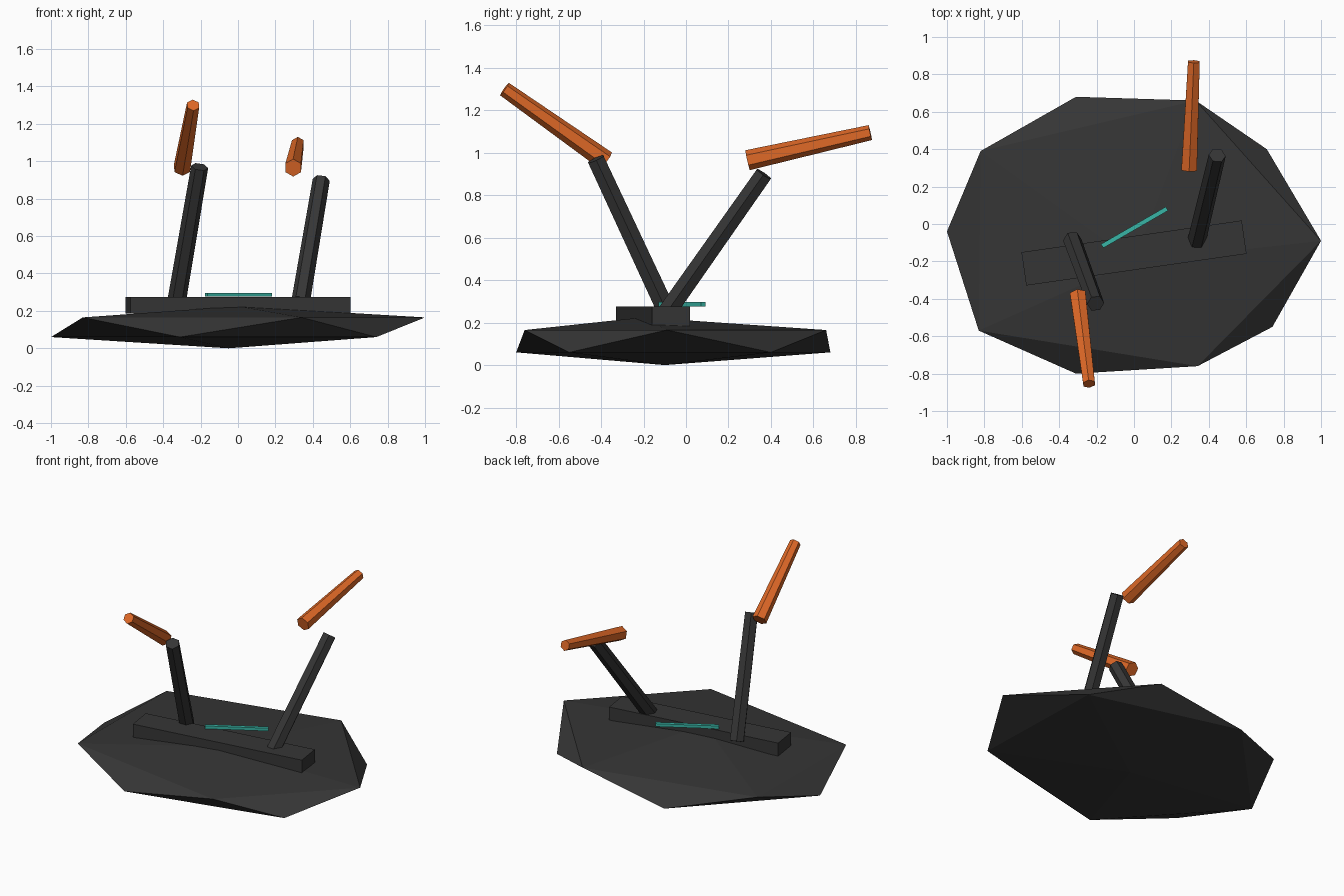
import bpy, bmesh, math
from mathutils import Vector, Matrix

cube = bpy.data.objects.get("Cube")
if cube:
    bpy.data.objects.remove(cube)


def material(name, colour):
    m = bpy.data.materials.new(name)
    m.use_nodes = True
    m.diffuse_color = (*colour, 1)
    bsdf = next(n for n in m.node_tree.nodes if n.type == 'BSDF_PRINCIPLED')
    bsdf.inputs["Base Color"].default_value = (*colour, 1)
    return m


charcoal = material("charcoal", (0.036, 0.036, 0.036))
orange = material("orange", (0.74, 0.14, 0.02))
teal = material("teal", (0.04, 0.46, 0.38))


def finish(name, bm, mat):
    bmesh.ops.recalc_face_normals(bm, faces=bm.faces)
    mesh = bpy.data.meshes.new(name)
    bm.to_mesh(mesh)
    bm.free()
    mesh.materials.append(mat)
    obj = bpy.data.objects.new(name, mesh)
    bpy.context.collection.objects.link(obj)
    return obj


def box(name, centre, size, angle, mat):
    bm = bmesh.new()
    place = (Matrix.Translation(centre) @ Matrix.Rotation(math.radians(angle), 4, 'Z')
             @ Matrix.Diagonal((*size, 1)))
    bmesh.ops.create_cube(bm, size=1, matrix=place)
    return finish(name, bm, mat)


def hex_rod(name, start, end, r1, r2, corner, mat):
    """Six-sided tapered rod with one corner pointing towards `corner`."""
    start, end = Vector(start), Vector(end)
    axis = (end - start).normalized()
    side = Vector(corner)
    side = (side - axis * side.dot(axis)).normalized()
    up = axis.cross(side)
    bm = bmesh.new()
    rings = []
    for point, r in ((start, r1), (end, r2)):
        angles = [math.tau * i / 6 for i in range(6)]
        rings.append([bm.verts.new(point + r * (side * math.cos(a) + up * math.sin(a)))
                      for a in angles])
        bm.faces.new(rings[-1])
    for i in range(6):
        j = (i + 1) % 6
        bm.faces.new((rings[0][i], rings[0][j], rings[1][j], rings[1][i]))
    return finish(name, bm, mat)


# Rock base: uneven, squashed twenty-sided boulder, rim alternating high and low
rim = [(1, -0.09), (0.71, 0.40), (0.33, 0.66), (-0.31, 0.68), (-0.82, 0.39),
       (-1, -0.04), (-0.83, -0.57), (-0.31, -0.80), (0.34, -0.76), (0.74, -0.55)]
bm = bmesh.new()
ring = [bm.verts.new((x, y, 0.06 if i % 2 else 0.165)) for i, (x, y) in enumerate(rim)]
top = bm.verts.new((0, -0.2, 0.225))
bottom = bm.verts.new((-0.05, -0.1, 0))
for i in range(10):
    a, b, c = (ring[(i + k) % 10] for k in range(3))
    bm.faces.new((a, b, c))
    bm.faces.new((a, c, bottom if i % 2 else top))
finish("rock_base", bm, charcoal)

# Beam lying across the rock, and the thin glowing strip beside it
box("cross_beam", (0, -0.155, 0.23), (1.19, 0.18, 0.09), 8.2, charcoal)
box("thin_strip", (0.003, -0.018, 0.286), (0.4, 0.024, 0.02), 30, teal)

# Leaning posts and the arms at their tops
across, upward = (1, 0, 0), (0, 0, 1)
hex_rod("right_post", (-0.33, -0.085, 0.24), (-0.205, -0.425, 0.97),
        0.05, 0.046, across, charcoal)
hex_rod("left_post", (0.335, -0.09, 0.25), (0.445, 0.367, 0.9),
        0.05, 0.046, across, charcoal)
hex_rod("right_arm", (-0.3, -0.376, 0.962), (-0.24, -0.855, 1.3),
        0.048, 0.036, upward, orange)
hex_rod("left_arm", (0.295, 0.29, 0.965), (0.32, 0.868, 1.095),
        0.048, 0.036, upward, orange)
